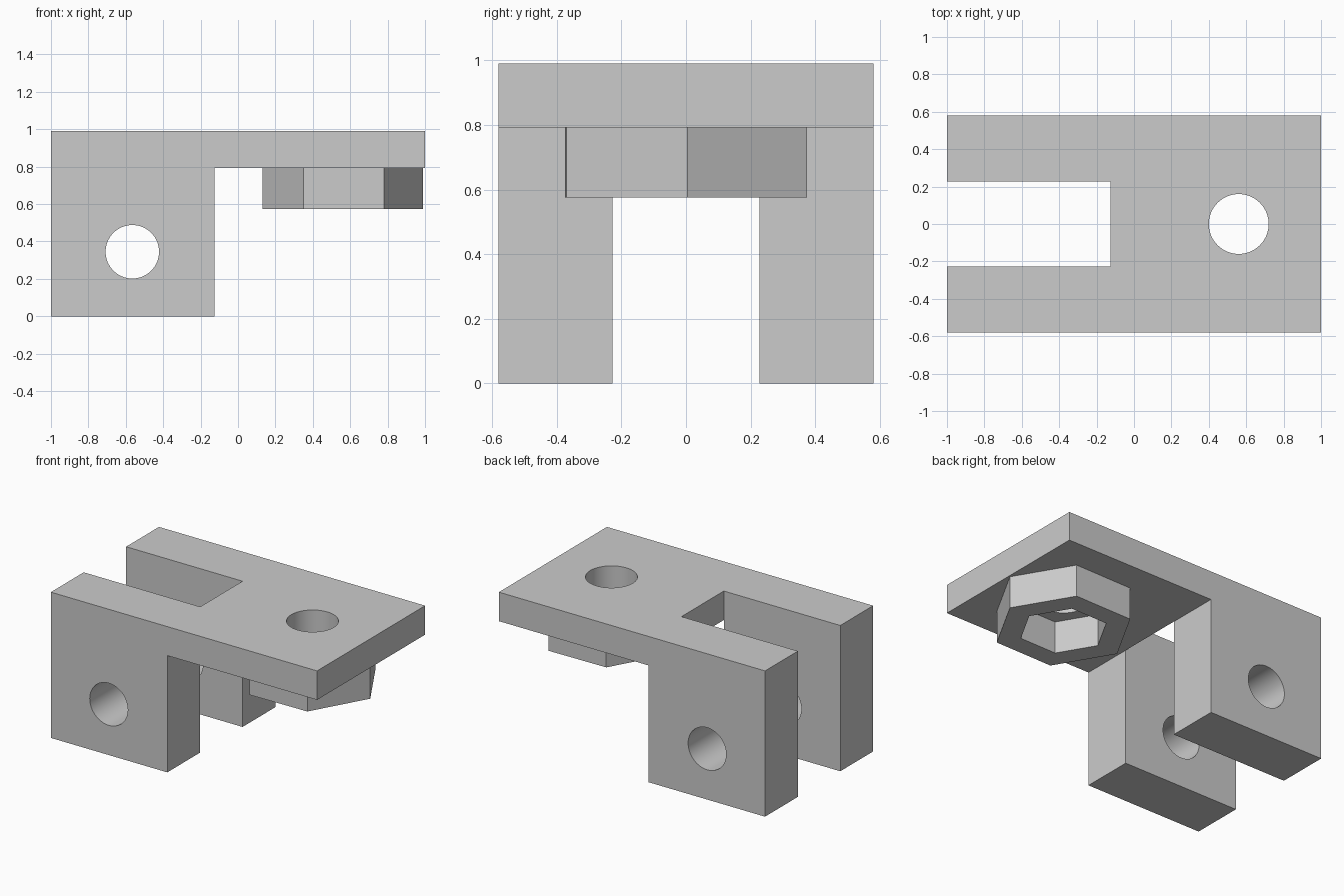
import bpy
import bmesh
from math import cos, sin, radians, pi
from mathutils import Matrix, Vector

old = bpy.data.objects.get("Cube")
if old:
    bpy.data.objects.remove(old, do_unlink=True)

# Shared dimensions
HALF_WIDTH = 0.58
TOP, PLATE_UNDER, COLLAR_UNDER = 0.99, 0.793, 0.575
ARM_END = -0.125
BOLT_X = 0.56

grey = bpy.data.materials.new("plain grey")
grey.use_nodes = True
colour = (0.6, 0.6, 0.6, 1)
grey.diffuse_color = colour
grey.node_tree.nodes["Principled BSDF"].inputs["Base Color"].default_value = colour


def finish(name, bm):
    """Turn a bmesh into a named, coloured object."""
    bmesh.ops.recalc_face_normals(bm, faces=bm.faces)
    mesh = bpy.data.meshes.new(name)
    bm.to_mesh(mesh)
    bm.free()
    mesh.materials.append(grey)
    obj = bpy.data.objects.new(name, mesh)
    bpy.context.collection.objects.link(obj)
    return obj


def cylinder(name, radius, length, location, rotation=Matrix()):
    bm = bmesh.new()
    bmesh.ops.create_cone(bm, cap_ends=True, segments=64, radius1=radius,
                          radius2=radius, depth=length,
                          matrix=Matrix.Translation(location) @ rotation)
    return finish(name, bm)


def box(name, size, location):
    bm = bmesh.new()
    bmesh.ops.create_cube(bm, size=1, matrix=Matrix.Translation(location)
                          @ Matrix.Diagonal((*size, 1)))
    return finish(name, bm)


# Bracket: L-shaped side profile extruded across the width
bm = bmesh.new()
profile = [(-1, 0), (ARM_END, 0), (ARM_END, PLATE_UNDER),
           (1, PLATE_UNDER), (1, TOP), (-1, TOP)]
side = bm.faces.new([bm.verts.new((x, -HALF_WIDTH, z)) for x, z in profile])
extruded = bmesh.ops.extrude_face_region(bm, geom=[side])["geom"]
bmesh.ops.translate(bm, vec=Vector((0, 2 * HALF_WIDTH, 0)),
                    verts=[v for v in extruded if isinstance(v, bmesh.types.BMVert)])
bracket = finish("clevis_bracket", bm)

# Fork slot, cross pin hole and bolt hole
cutters = [
    box("slot_cutter", (1, 0.455, 2), (ARM_END - 0.5, 0, 0.5)),
    cylinder("pin_hole_cutter", 0.143, 2, (-0.565, 0, 0.345),
             Matrix.Rotation(pi / 2, 4, "X")),
    cylinder("bolt_hole_cutter", 0.16, 1, (BOLT_X, 0, 0.9)),
]
bpy.ops.object.select_all(action="DESELECT")
bpy.context.view_layer.objects.active = bracket
bracket.select_set(True)
# The slot is extended past the open end of the fork
cutters[0].location.x = -0.0
cutters[0].data.transform(Matrix.Translation((ARM_END, 0, 0)) @ Matrix.Diagonal((2, 1, 1, 1))
                          @ Matrix.Translation((-ARM_END, 0, 0)))
for cutter in cutters:
    cutter.hide_render = True
    cut = bracket.modifiers.new(cutter.name, "BOOLEAN")
    cut.operation = "DIFFERENCE"
    cut.solver = "EXACT"
    cut.object = cutter
    bpy.ops.object.modifier_apply(modifier=cut.name)
    bpy.data.objects.remove(cutter, do_unlink=True)
bpy.ops.object.shade_smooth_by_angle(angle=radians(30))

# Hexagonal nut collar under the plate, open against the plate
bm = bmesh.new()


def hex_ring(radius, z):
    angles = [radians(60 * i + 0.7) for i in range(6)]
    return [bm.verts.new((BOLT_X + radius * cos(a), radius * sin(a), z)) for a in angles]


rings = [hex_ring(0.43, PLATE_UNDER), hex_ring(0.43, COLLAR_UNDER),
         hex_ring(0.275, COLLAR_UNDER), hex_ring(0.275, PLATE_UNDER)]
for first, second in zip(rings, rings[1:]):
    for i in range(6):
        j = (i + 1) % 6
        bm.faces.new((first[i], second[i], second[j], first[j]))
finish("hex_nut_collar", bm)
